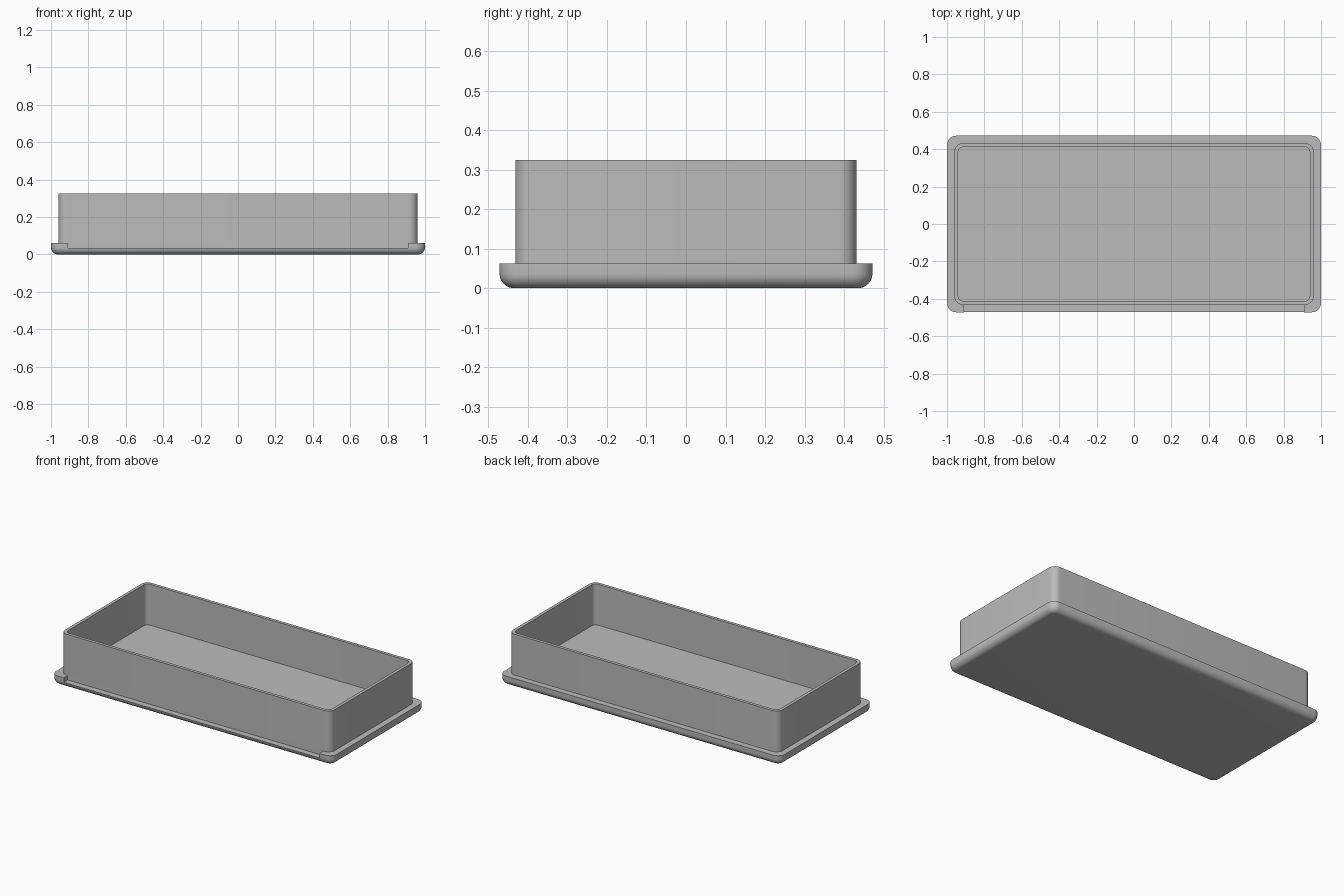
import bpy, bmesh, math

cube = bpy.data.objects.get("Cube")
if cube:
    bpy.data.objects.remove(cube, do_unlink=True)

HALF_X, HALF_Y = 1.0, 0.472        # flange half size
LIP, WALL = 0.04, 0.02             # flange overhang, wall thickness
FLOOR, TOP = 0.062, 0.325
CORNER, FILLET = 0.05, 0.037

grey = bpy.data.materials.new("plain grey")
grey.use_nodes = True
colour = (0.5, 0.5, 0.5, 1)
grey.diffuse_color = colour
grey.node_tree.nodes["Principled BSDF"].inputs["Base Color"].default_value = colour


def ring(bm, inset, z, radius, steps=10):
    """Rounded rectangle of vertices, inset from the flange outline."""
    cx, cy = HALF_X - inset - radius, HALF_Y - inset - radius
    verts = []
    for quarter, (sx, sy) in enumerate([(1, 1), (-1, 1), (-1, -1), (1, -1)]):
        for i in range(steps + 1):
            a = (quarter + i / steps) * math.pi / 2
            verts.append(bm.verts.new((sx * cx + radius * math.cos(a),
                                       sy * cy + radius * math.sin(a), z)))
    return verts


def loft(name, sections, capped):
    """Skin a list of (inset, z, radius) sections into one object."""
    bm = bmesh.new()
    rings = [ring(bm, *s) for s in sections]
    for low, high in zip(rings, rings[1:]):
        for i in range(len(low)):
            j = (i + 1) % len(low)
            bm.faces.new((low[i], low[j], high[j], high[i]))
    if capped:
        bm.faces.new(rings[0][::-1])
        bm.faces.new(rings[-1])
    bmesh.ops.recalc_face_normals(bm, faces=bm.faces)
    mesh = bpy.data.meshes.new(name)
    bm.to_mesh(mesh)
    bm.free()
    obj = bpy.data.objects.new(name, mesh)
    bpy.context.collection.objects.link(obj)
    mesh.materials.append(grey)
    return obj


def smooth(obj):
    bpy.ops.object.select_all(action="DESELECT")
    obj.select_set(True)
    bpy.context.view_layer.objects.active = obj
    bpy.ops.object.shade_smooth_by_angle(angle=math.radians(30))


# Base plate with a rounded lower edge
profile = []
for i in range(9):
    a = i / 8 * math.pi / 2
    inset = FILLET * (1 - math.sin(a))
    profile.append((inset, FILLET * (1 - math.cos(a)), CORNER - inset))
profile.append((0, FLOOR, CORNER))
base = loft("base_plate", profile, True)

# Long finger notch along the front lip
bpy.ops.mesh.primitive_cube_add(size=1, location=(0, -HALF_Y + LIP - 0.1, 0.083))
cutter = bpy.context.object
cutter.name = "notch_cutter"
cutter.scale = (1.82, 0.2, 0.1)
cutter.data.materials.append(grey)
cutter.hide_render = True
cut = base.modifiers.new("notch", "BOOLEAN")
cut.operation = "DIFFERENCE"
cut.solver = "EXACT"
cut.object = cutter
bpy.context.view_layer.objects.active = base
bpy.ops.object.select_all(action="DESELECT")
base.select_set(True)
bpy.ops.object.modifier_apply(modifier=cut.name)
bpy.data.objects.remove(cutter, do_unlink=True)
smooth(base)

# Upright tray wall: outside, rim, inside
outer, inner = LIP, LIP + WALL
wall = loft("tray_wall", [(outer, FLOOR, 0.045), (outer, TOP, 0.045),
                          (inner, TOP, 0.028), (inner, FLOOR, 0.028)], False)
smooth(wall)
